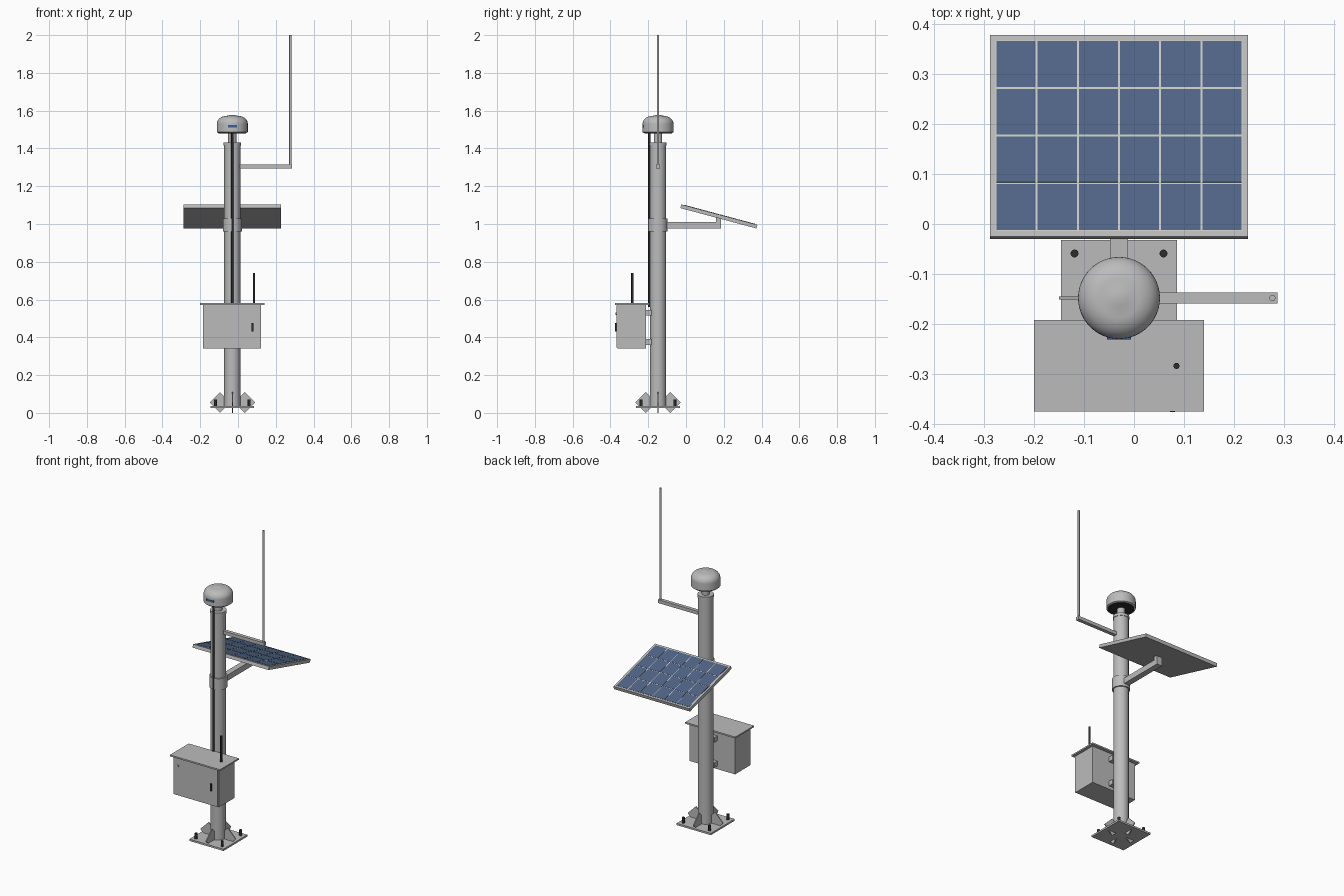
import bpy, bmesh, math
from mathutils import Matrix, Vector

cube = bpy.data.objects.get("Cube")
if cube:
    bpy.data.objects.remove(cube, do_unlink=True)

CX, CY = -0.03, -0.148   # mast axis


def material(name, rgb):
    m = bpy.data.materials.new(name)
    m.use_nodes = True
    m.diffuse_color = (*rgb, 1)
    m.node_tree.nodes["Principled BSDF"].inputs["Base Color"].default_value = (*rgb, 1)
    return m


GREY = material("galvanised grey", (0.5, 0.5, 0.5))
SHEET = material("pale grid", (0.6, 0.6, 0.56))
BLUE = material("cell blue", (0.08, 0.13, 0.24))
LABEL = material("label blue", (0.04, 0.12, 0.3))
DARK = material("dark rubber", (0.025, 0.025, 0.025))


def finish(name, bm, mat, smooth=False):
    me = bpy.data.meshes.new(name)
    bm.normal_update()
    bm.to_mesh(me)
    bm.free()
    me.materials.append(mat)
    ob = bpy.data.objects.new(name, me)
    bpy.context.collection.objects.link(ob)
    if smooth:
        bpy.ops.object.select_all(action='DESELECT')
        ob.select_set(True)
        bpy.context.view_layer.objects.active = ob
        bpy.ops.object.shade_smooth_by_angle(angle=math.radians(35))
    return ob


def add_box(bm, centre, size, rot=Matrix()):
    m = Matrix.Translation(centre) @ rot @ Matrix.Diagonal((*size, 1))
    bmesh.ops.create_cube(bm, size=1, matrix=m)


def box(name, lo, hi, mat):
    lo, hi = Vector(lo), Vector(hi)
    bm = bmesh.new()
    add_box(bm, (lo + hi) / 2, hi - lo)
    return finish(name, bm, mat)


def rod(name, x, y, z0, z1, r, mat, seg=24):
    bm = bmesh.new()
    bmesh.ops.create_cone(bm, cap_ends=True, segments=seg, radius1=r, radius2=r, depth=z1 - z0,
                          matrix=Matrix.Translation((x, y, (z0 + z1) / 2)))
    return finish(name, bm, mat, True)


# Base plate, diamond gussets and anchor bolts
box("base_plate", (CX - 0.116, CY - 0.116, 0.025), (CX + 0.116, CY + 0.116, 0.036), GREY)
bm = bmesh.new()
for k in range(4):
    turn = Matrix.Rotation(k * math.pi / 2, 4, 'Z')
    offset = turn @ Vector((0.065, 0, 0))
    add_box(bm, Vector((CX, CY, 0.055)) + offset, (0.078, 0.006, 0.078),
            turn @ Matrix.Rotation(math.pi / 4, 4, 'Y'))
finish("base_gussets", bm, GREY)
for sx in (-1, 1):
    for sy in (-1, 1):
        rod("anchor_bolt", CX + sx * 0.089, CY + sy * 0.089, 0.03, 0.07, 0.008, DARK, 12)

# Mast with top cap, neck and cable
rod("mast", CX, CY, 0.036, 1.42, 0.043, GREY, 48)
rod("mast_cap", CX, CY, 1.415, 1.432, 0.046, GREY, 48)
rod("receiver_neck", CX, CY, 1.43, 1.485, 0.022, GREY)
rod("cable", CX, CY - 0.046, 0.56, 1.485, 0.0065, DARK, 12)

# Domed receiver, turned from a profile
profile = [(0.0, 1.482), (0.074, 1.482), (0.082, 1.486), (0.082, 1.53)]
for i in range(1, 11):
    a = i * math.pi / 20
    profile.append((0.032 + 0.05 * math.cos(a), 1.53 + 0.042 * math.sin(a)))
profile += [(0.016, 1.576), (0.0, 1.578)]
bm = bmesh.new()
verts = [bm.verts.new((CX + r, CY, z)) for r, z in profile]
edges = [bm.edges.new(p) for p in zip(verts, verts[1:])]
bmesh.ops.spin(bm, geom=verts + edges, cent=(CX, CY, 0), axis=(0, 0, 1),
               angle=math.tau, steps=48)
bmesh.ops.remove_doubles(bm, verts=bm.verts, dist=0.0001)
bmesh.ops.recalc_face_normals(bm, faces=bm.faces)
finish("receiver_dome", bm, GREY, True)
rod("receiver_underside", CX, CY, 1.479, 1.483, 0.073, DARK, 48)
box("receiver_label", (CX - 0.024, CY - 0.0835, 1.511), (CX + 0.024, CY - 0.077, 1.523), LABEL)

# Whip aerial on a side arm
box("aerial_arm", (CX + 0.03, CY - 0.011, 1.295), (0.287, CY + 0.011, 1.316), GREY)
rod("whip_aerial", 0.277, CY, 1.3, 2.0, 0.006, GREY, 16)

# Solar clamp, arm and upright
rod("panel_clamp", CX, CY, 0.96, 1.03, 0.05, GREY, 48)
box("panel_arm", (CX - 0.018, CY + 0.03, 0.975), (CX + 0.018, 0.185, 1.01), GREY)
box("panel_upright", (CX - 0.018, 0.16, 0.975), (CX + 0.018, 0.185, 1.035), GREY)

# Tilted solar panel with a grid of cells
tilt = Matrix.Translation((CX, 0.174, 1.04)) @ Matrix.Rotation(math.radians(-15), 4, 'X')
W, L, T = 0.516, 0.417, 0.02
COLS, ROWS = 6, 4
iw, il = W - 0.022, L - 0.022
bm = bmesh.new()
add_box(bm, (0, 0, 0), (W, L, T))
finish("panel_frame", bm, GREY).matrix_world = tilt
bm = bmesh.new()
add_box(bm, (0, 0, T / 2), (iw, il, 0.002))
finish("panel_sheet", bm, SHEET).matrix_world = tilt
bm = bmesh.new()
pw, pl = iw / COLS, il / ROWS
for i in range(COLS):
    for j in range(ROWS):
        add_box(bm, ((i - (COLS - 1) / 2) * pw, (j - (ROWS - 1) / 2) * pl, T / 2 + 0.001),
                (pw - 0.004, pl - 0.004, 0.002))
finish("panel_cells", bm, BLUE).matrix_world = tilt

# Equipment cabinet with roof, door plate, fittings and brackets
box("cabinet", (-0.185, -0.362, 0.34), (0.123, -0.212, 0.573), GREY)
box("cabinet_door", (-0.18, -0.367, 0.345), (0.118, -0.361, 0.568), GREY)
box("cabinet_roof", (-0.2, -0.375, 0.572), (0.14, -0.192, 0.581), GREY)
box("door_handle", (0.072, -0.376, 0.432), (0.082, -0.366, 0.476), DARK)
bm = bmesh.new()
bmesh.ops.create_cone(bm, cap_ends=True, segments=12, radius1=0.006, radius2=0.006, depth=0.008,
                      matrix=Matrix.Translation((-0.15, -0.369, 0.525)) @ Matrix.Rotation(math.pi / 2, 4, 'X'))
finish("door_lock", bm, GREY, True)
for z in (0.375, 0.53):
    box("cabinet_bracket", (CX - 0.035, -0.214, z - 0.015), (CX + 0.035, -0.182, z + 0.015), GREY)
rod("cabinet_aerial", 0.085, -0.284, 0.58, 0.74, 0.006, DARK, 16)
